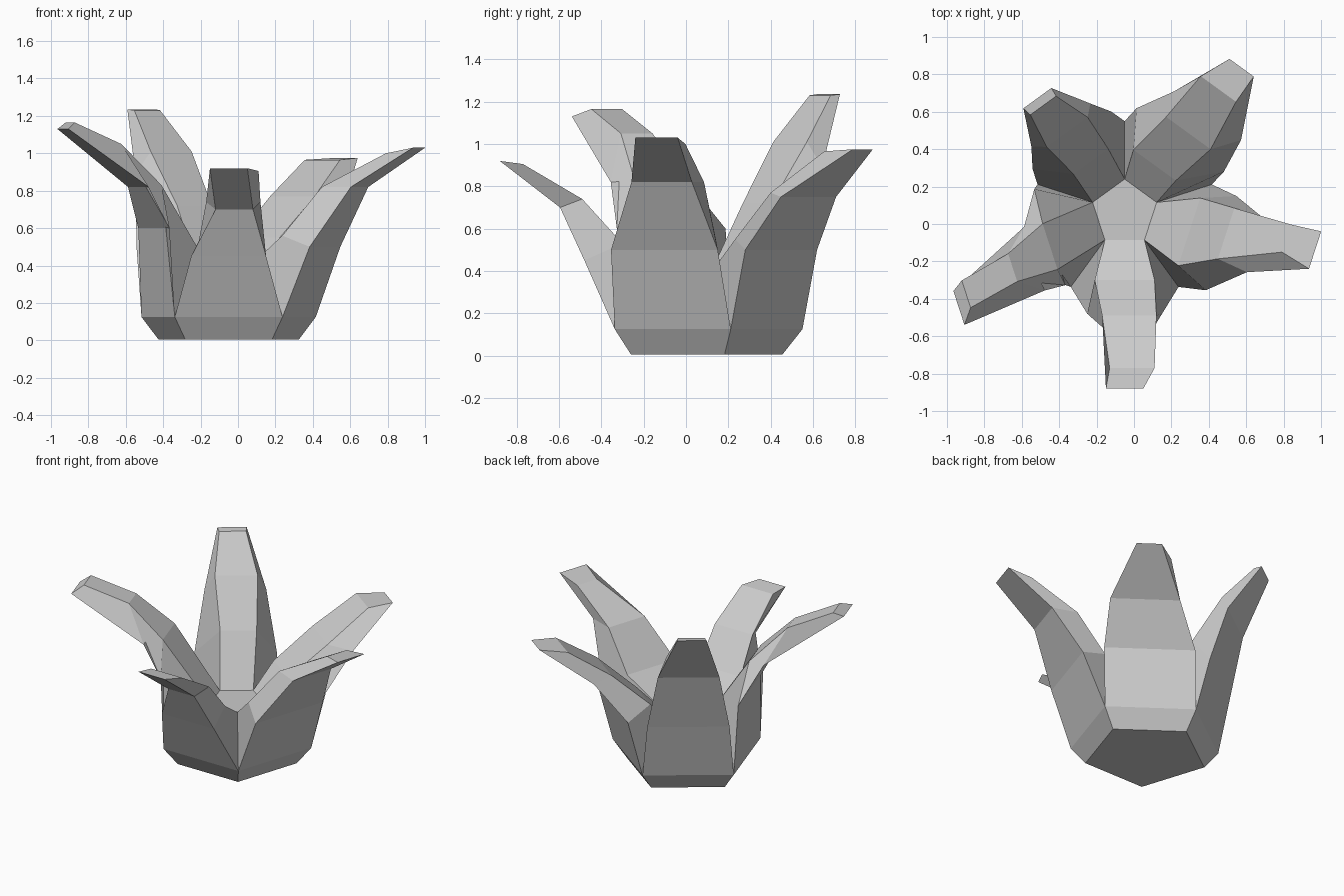
import bpy
import bmesh
from math import cos, sin, radians
from mathutils import Vector

cube = bpy.data.objects.get("Cube")
if cube:
    bpy.data.objects.remove(cube)

grey = bpy.data.materials.new("plain_grey")
grey.use_nodes = True
grey.diffuse_color = (0.6, 0.6, 0.6, 1)
grey.node_tree.nodes["Principled BSDF"].inputs["Base Color"].default_value = (0.6, 0.6, 0.6, 1)

CENTRE = Vector((-0.05, 0.06, 0))
bm = bmesh.new()


def pentagon(radius, z):
    """Five corners; edge i runs from corner i to corner i + 1, edge 0 at the front."""
    corners = []
    for i in range(5):
        a = radians(-126 + 72 * i)
        corners.append(bm.verts.new(CENTRE + Vector((radius * cos(a), radius * sin(a), z))))
    return corners


def edge_across(i, r, z, low, high):
    """Two points facing petal direction i, at distance r, from low to high sideways."""
    a = radians(-90 + 72 * i)
    out = Vector((cos(a), sin(a), 0))
    side = Vector((-sin(a), cos(a), 0))
    return [bm.verts.new(CENTRE + out * r + side * s + Vector((0, 0, z))) for s in (low, high)]


# Cup base: pentagonal foot, bevelled rim and inner floor
foot = pentagon(0.395, 0.005)
rim = pentagon(0.49, 0.125)
floor = pentagon(0.18, 0.39)
bm.faces.new(foot[::-1])
bm.faces.new(floor)
for i in range(5):
    j = (i + 1) % 5
    bm.faces.new((foot[i], foot[j], rim[j], rim[i]))

# Petals: each section is an outer and an inner edge (distance, height, low, high)
front = [((.54, .45, -.20, .20), (.36, .53, -.16, .16)),
         ((.655, .70, -.07, .13), (.55, .74, -.12, .17)),
         ((.94, .92, -.10, .10), (.83, .905, -.08, .16))]
left_front = [((.54, .50, -.26, .27), (.36, .56, -.18, .20)),
              ((.72, .82, -.10, .20), (.55, .82, -.08, .205)),
              ((1.03, 1.03, .02, .23), (.865, 1.0, .06, .215))]
left_back = [((.49, .50, -.30, .277), (.30, .55, -.12, .16)),
             ((.68, .75, -.275, .168), (.545, .77, -.172, .122)),
             ((.995, .975, -.13, .03), (.83, .965, -.133, .10))]
right_back = [((.48, .50, -.26, .26), (.33, .72, -.13, .10)),
              ((.58, .89, -.195, .195), (.53, 1.01, -.14, .13)),
              ((.77, 1.235, -.075, .11), (.72, 1.23, -.07, .10))]
right_front = [((.42, .60, -.27, .27), (.435, .83, -.08, .177)),
               ((.535, .82, -.094, .263), (.66, 1.05, .015, .172)),
               ((1.0, 1.13, .115, .305), (.94, 1.165, .075, .228))]

for i, sections in enumerate((front, left_front, left_back, right_back, right_front)):
    j = (i + 1) % 5
    ring = [rim[i], rim[j], floor[j], floor[i]]
    for outer, inner in sections:
        o, n = edge_across(i, *outer), edge_across(i, *inner)
        new = [o[0], o[1], n[1], n[0]]
        for k in range(4):
            m = (k + 1) % 4
            bm.faces.new((ring[k], ring[m], new[m], new[k]))
        ring = new
    bm.faces.new(ring)

bmesh.ops.recalc_face_normals(bm, faces=bm.faces)
mesh = bpy.data.meshes.new("petal_cup")
bm.to_mesh(mesh)
bm.free()
mesh.materials.append(grey)
cup = bpy.data.objects.new("petal_cup", mesh)
bpy.context.collection.objects.link(cup)
